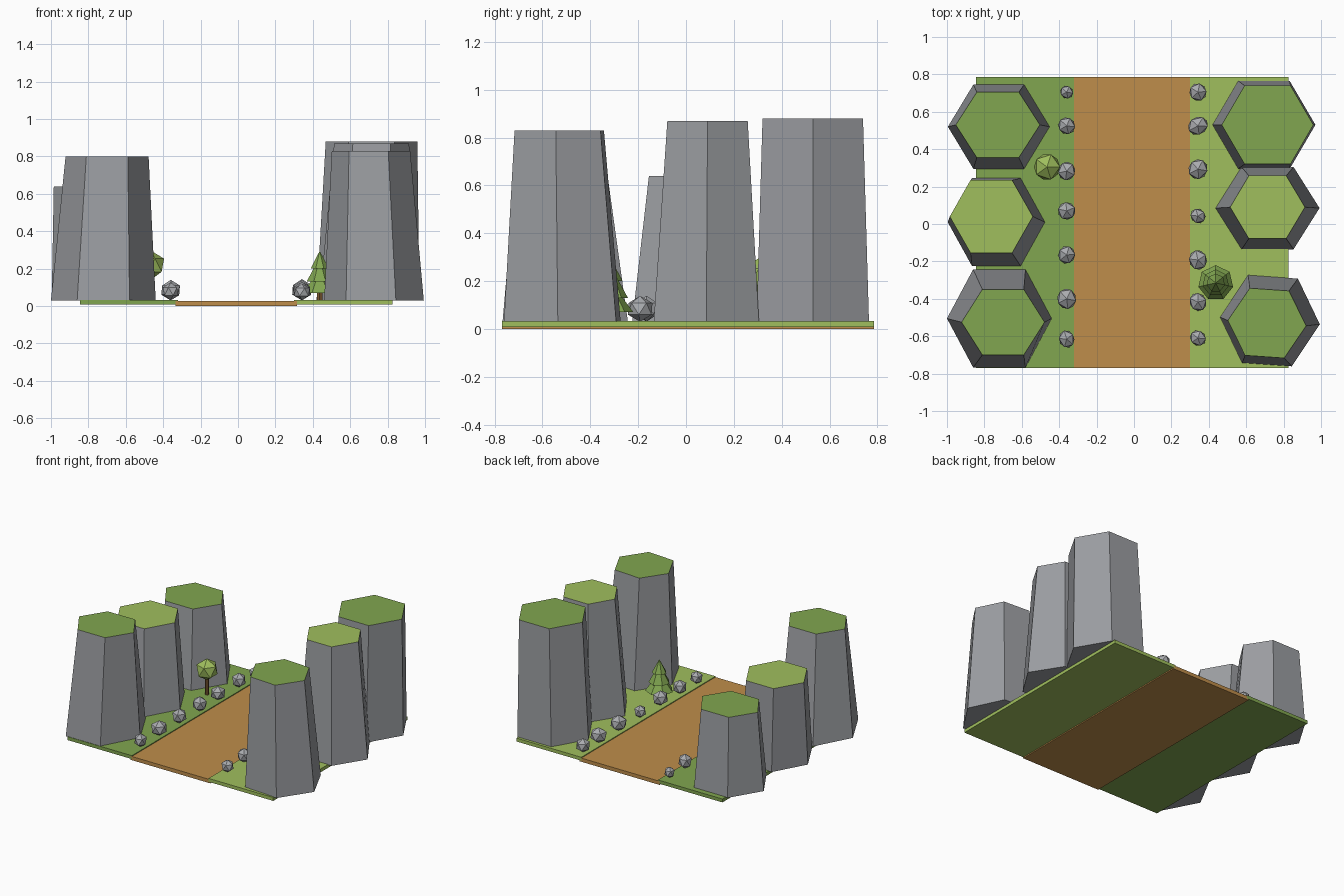
import bpy, bmesh, math, random
from mathutils import Matrix

if "Cube" in bpy.data.objects:
    bpy.data.objects.remove(bpy.data.objects["Cube"])

random.seed(4)


def material(name, rgb):
    m = bpy.data.materials.new(name)
    m.diffuse_color = (*rgb, 1)
    m.use_nodes = True
    m.node_tree.nodes["Principled BSDF"].inputs["Base Color"].default_value = m.diffuse_color
    return m


GRASS = material("grass", (0.22, 0.38, 0.08))
LIME = material("light_grass", (0.35, 0.52, 0.11))
DIRT = material("dirt", (0.52, 0.27, 0.07))
STONE = material("stone", (0.33, 0.34, 0.36))
ROCK = material("rock", (0.40, 0.41, 0.43))
BARK = material("bark", (0.20, 0.10, 0.03))


def finish(name, bm, *mats):
    bmesh.ops.recalc_face_normals(bm, faces=bm.faces[:])
    me = bpy.data.meshes.new(name)
    bm.to_mesh(me)
    bm.free()
    for m in mats:
        me.materials.append(m)
    ob = bpy.data.objects.new(name, me)
    bpy.context.collection.objects.link(ob)
    return ob


def box(name, x0, x1, y0, y1, z0, z1, mat):
    bm = bmesh.new()
    size = Matrix.Diagonal((x1 - x0, y1 - y0, z1 - z0, 1))
    mid = Matrix.Translation(((x0 + x1) / 2, (y0 + y1) / 2, (z0 + z1) / 2))
    bmesh.ops.create_cube(bm, size=1, matrix=mid @ size)
    finish(name, bm, mat)


def pillar(name, base, top, height, cap, turn=0):
    """Six-sided tapering rock; base and top are (x, y, half width, half depth)."""
    bm = bmesh.new()
    rings = []
    for (cx, cy, rx, hy), z in ((base, 0.03), (top, height)):
        ring = []
        for i in range(6):
            a = math.radians(60 * i + turn)
            ring.append(bm.verts.new((cx + rx * math.cos(a),
                                      cy + hy / 0.866 * math.sin(a), z)))
        rings.append(ring)
    lo, hi = rings
    bm.faces.new(lo[::-1])
    bm.faces.new(hi).material_index = 1
    for i in range(6):
        j = (i + 1) % 6
        bm.faces.new((lo[i], lo[j], hi[j], hi[i]))
    finish(name, bm, STONE, cap)


def ico(name, x, y, z, r, mat, scale=(1, 1, 1), turn=0):
    bm = bmesh.new()
    m = (Matrix.Translation((x, y, z)) @ Matrix.Rotation(turn, 4, 'Z')
         @ Matrix.Diagonal((*scale, 1)))
    bmesh.ops.create_icosphere(bm, subdivisions=1, radius=r, matrix=m)
    finish(name, bm, mat)


def cone(name, x, y, z0, z1, r0, r1, sides, mat):
    bm = bmesh.new()
    bmesh.ops.create_cone(bm, cap_ends=True, segments=sides, radius1=r0, radius2=r1,
                          depth=z1 - z0,
                          matrix=Matrix.Translation((x, y, (z0 + z1) / 2)))
    bmesh.ops.remove_doubles(bm, verts=bm.verts[:], dist=1e-5)
    finish(name, bm, mat)


# ground strips
box("dirt_path", -0.335, 0.315, -0.77, 0.785, 0.0, 0.027, DIRT)
box("left_grass", -0.845, -0.322, -0.77, 0.785, 0.008, 0.033, GRASS)
box("right_grass", 0.30, 0.825, -0.77, 0.785, 0.008, 0.033, LIME)

# rock pillars with grassy tops
pillar("front_left_pillar", (-0.72, -0.505, 0.28, 0.262), (-0.70, -0.525, 0.222, 0.175), 0.80, GRASS)
pillar("middle_left_pillar", (-0.736, 0.01, 0.26, 0.235), (-0.763, 0.04, 0.222, 0.195), 0.64, LIME)
pillar("back_left_pillar", (-0.723, 0.52, 0.272, 0.225), (-0.728, 0.53, 0.225, 0.175), 0.60, GRASS)
pillar("front_right_pillar", (0.727, -0.517, 0.267, 0.235), (0.711, -0.53, 0.21, 0.18), 0.83, GRASS, -4)
pillar("middle_right_pillar", (0.714, 0.085, 0.278, 0.22), (0.714, 0.09, 0.20, 0.168), 0.87, LIME)
pillar("back_right_pillar", (0.695, 0.53, 0.275, 0.235), (0.714, 0.53, 0.245, 0.21), 0.88, GRASS)

# boulders edging the path: (y, radius)
edges = (("left", -0.36, ((0.705, .040), (0.525, .053), (0.283, .050), (0.07, .053),
                          (-0.165, .054), (-0.40, .055), (-0.615, .048))),
         ("right", 0.342, ((0.705, .050), (0.525, .056), (0.293, .057), (0.043, .045),
                           (-0.192, .054), (-0.417, .050), (-0.61, .045))))
for side, x, rows in edges:
    for i, (y, r) in enumerate(rows):
        scale = (random.uniform(0.95, 1.12), random.uniform(0.92, 1.05), 1.0)
        ico(f"{side}_boulder_{i + 1}", x, y, 0.03 + r, r, ROCK, scale, random.uniform(0, 6))

# round tree
cone("round_tree_trunk", -0.465, 0.305, 0.03, 0.18, 0.014, 0.012, 6, BARK)
ico("round_tree_crown", -0.465, 0.305, 0.218, 0.078, LIME)

# conifer in three tiers
cone("conifer_trunk", 0.437, -0.315, 0.03, 0.09, 0.018, 0.016, 6, BARK)
for i, (z0, z1, r) in enumerate(((0.07, 0.18, 0.095), (0.13, 0.24, 0.072), (0.20, 0.295, 0.05))):
    cone(f"conifer_tier_{i + 1}", 0.437, -0.315, z0, z1, r, 0.012 if i < 2 else 0, 7, GRASS)
